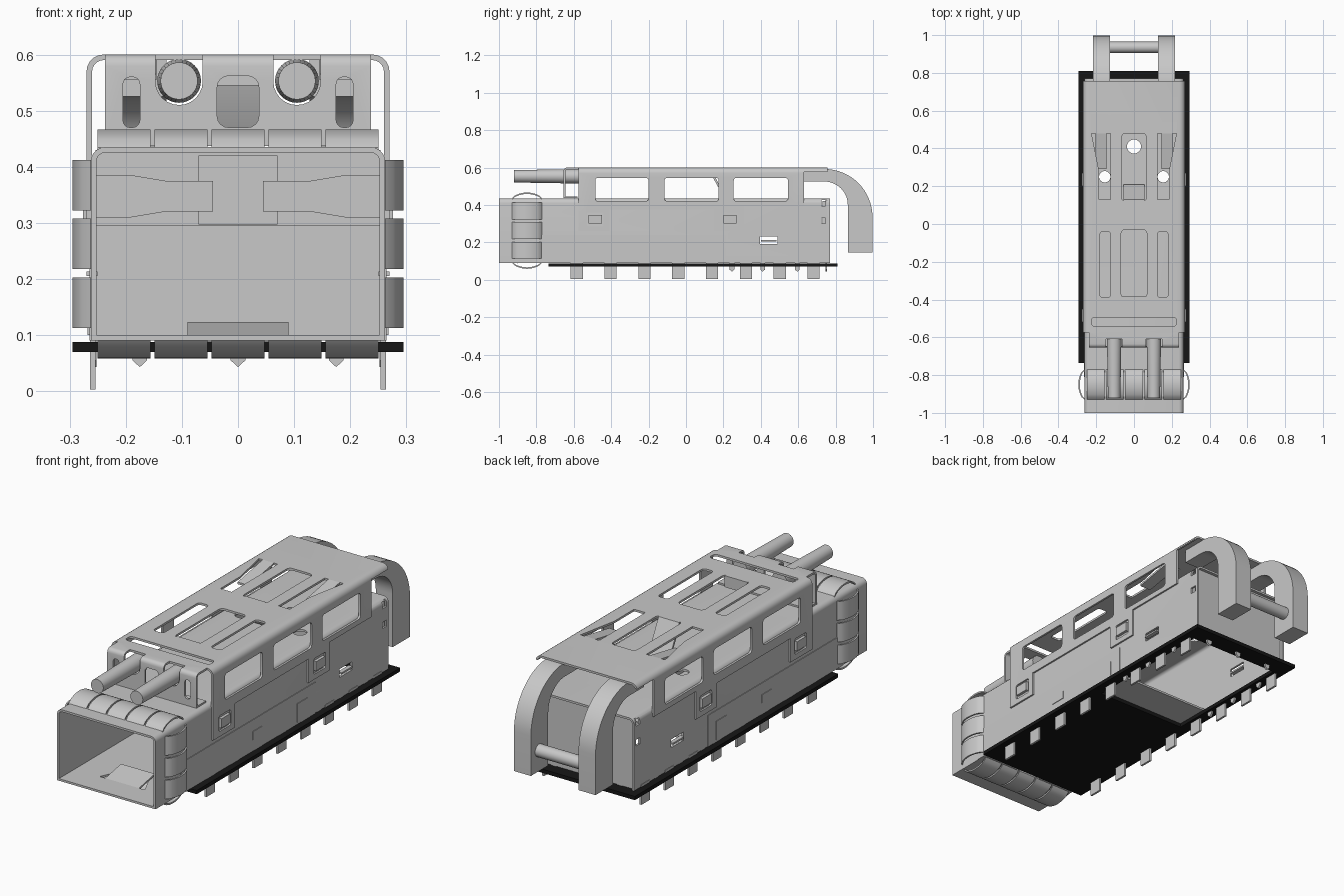
import bpy, bmesh
from math import sin, cos, pi
from mathutils import Matrix, Vector

if "Cube" in bpy.data.objects:
    bpy.data.objects.remove(bpy.data.objects["Cube"], do_unlink=True)


def material(name, rgb, metal=0.0):
    m = bpy.data.materials.new(name)
    m.use_nodes = True
    m.diffuse_color = (*rgb, 1)
    m.node_tree.nodes["Principled BSDF"].inputs["Base Color"].default_value = (*rgb, 1)
    return m


GREY = material("light grey", (0.58, 0.58, 0.58))
BLACK = material("board black", (0.008, 0.008, 0.008))


def arc(cu, cv, r, a0, a1, n=8):
    steps = [a0 + (a1 - a0) * i / n for i in range(n + 1)]
    return [(cu + r * cos(a * pi / 180), cv + r * sin(a * pi / 180)) for a in steps]


def rrect(u0, u1, v0, v1, r=0.0):
    if r == 0:
        return [(u0, v0), (u1, v0), (u1, v1), (u0, v1)]
    corners = [(u1 - r, v1 - r), (u0 + r, v1 - r), (u0 + r, v0 + r), (u1 - r, v0 + r)]
    return [p for i, c in enumerate(corners) for p in arc(*c, r, 90 * i, 90 * i + 90, 4)]


def prism(axis, pts, a, b):
    return (axis, pts, a, b)


def box(x0, x1, y0, y1, z0, z1):
    return prism("z", rrect(x0, x1, y0, y1), z0, z1)


def both(x0, x1, y0, y1, z0, z1):
    return [box(x0, x1, y0, y1, z0, z1), box(-x1, -x0, y0, y1, z0, z1)]


def make(name, prisms, mat=GREY, matrix=None):
    """Build one object from a list of extruded outlines."""
    place = {"x": lambda u, v, d: (d, u, v), "y": lambda u, v, d: (u, d, v),
             "z": lambda u, v, d: (u, v, d)}
    bm = bmesh.new()
    for axis, pts, a, b in prisms:
        low, high = [[bm.verts.new(place[axis](u, v, d)) for u, v in pts] for d in (a, b)]
        bm.faces.new(low)
        bm.faces.new(high)
        n = len(pts)
        for i in range(n):
            j = (i + 1) % n
            bm.faces.new((low[i], low[j], high[j], high[i]))
    bmesh.ops.recalc_face_normals(bm, faces=bm.faces)
    if matrix:
        bm.transform(matrix)
    me = bpy.data.meshes.new(name)
    bm.to_mesh(me)
    bm.free()
    me.materials.append(mat)
    ob = bpy.data.objects.new(name, me)
    bpy.context.collection.objects.link(ob)
    return ob


def cut(ob, prisms):
    cutter = make("cutter", prisms)
    cutter.hide_render = True
    mod = ob.modifiers.new("cut", "BOOLEAN")
    mod.operation, mod.solver, mod.object = "DIFFERENCE", "EXACT", cutter
    mod.use_self = True
    bpy.context.view_layer.update()
    dg = bpy.context.evaluated_depsgraph_get()
    me = bpy.data.meshes.new_from_object(ob.evaluated_get(dg))
    ob.modifiers.clear()
    ob.data = me
    bpy.data.objects.remove(cutter, do_unlink=True)


def channel(half, z0, z1, r, t):
    """Outline of a bent sheet, open at the bottom."""
    def bend(h, top, rad):
        return ([(h, z0)] + arc(h - rad, top - rad, rad, 0, 90, 5)
                + arc(rad - h, top - rad, rad, 90, 180, 5) + [(-h, z0)])
    return bend(half, z1, r) + bend(half - t, z1 - t, r - t)[::-1]


# Cage: bent sheet with holes in its roof and sides
cage = make("cage_shell", [prism("y", channel(0.262, 0.09, 0.435, 0.025, 0.01), -1, 0.77)])
cut(cage, [prism("z", arc(0, 0.41, 0.037, 0, 345, 23), 0.4, 0.46)]
    + [prism("z", arc(s * 0.155, 0.25, 0.03, 0, 345, 23), 0.4, 0.46) for s in (-1, 1)]
    + [prism("x", rrect(0.395, 0.49, 0.19, 0.23), -0.4, 0.4),
       prism("x", rrect(0.725, 0.755, 0.3, 0.33), -0.4, 0.4),
       prism("x", rrect(0.725, 0.755, 0.395, 0.425), -0.4, 0.4)])
floor = make("cage_floor", [box(-0.255, 0.255, -1, 0.21, 0.09, 0.1)])
cut(floor, [prism("z", [(-0.12, -0.88), (0.12, -0.88), (0.06, -0.75), (-0.06, -0.75)], 0.05, 0.15)])
make("latch_tongue", [prism("x", [(-0.9, 0.096), (-0.76, 0.123), (-0.76, 0.115), (-0.9, 0.088)],
                            -0.09, 0.09)])
make("back_wall", [box(-0.254, 0.254, 0.745, 0.755, 0.09, 0.43),
                   box(-0.254, 0.254, 0.735, 0.745, 0.1, 0.295),
                   box(-0.07, 0.07, 0.73, 0.745, 0.297, 0.42)])

# Springs reaching inwards from the sides
for s, side in ((1, "left"), (-1, "right")):
    outline = [(0.045, 0.32), (0.13, 0.32), (0.19, 0.31), (0.254, 0.31),
               (0.254, 0.385), (0.19, 0.385), (0.13, 0.375), (0.045, 0.375)]
    make(side + "_inner_spring", [prism("y", [(s * u, v) for u, v in outline], 0.69, 0.7)])

# Lower side laps and small locking tabs
make("side_laps", both(0.26, 0.265, -0.81, 0.21, 0.09, 0.24))
make("side_tabs", both(0.26, 0.268, -0.27, -0.195, 0.145, 0.185)
     + both(0.26, 0.268, 0.07, 0.15, 0.1, 0.19) + both(0.25, 0.27, 0.4, 0.485, 0.205, 0.213))

# Bowed contact fingers around the mouth
def fingers(name, angle, base, spans):
    bow = [(-0.93 + 0.16 * i / 12, base + 0.032 * sin(pi * i / 12) ** 0.6) for i in range(13)]
    under = [(y, w - 0.008) for y, w in reversed(bow)]
    ob = make(name, [prism("x", bow + under, a, b) for a, b in spans],
              matrix=Matrix.Translation((0, 0, 0.2625)) @ Matrix.Rotation(angle, 4, "Y"))
    return ob


five = [(-0.25 + 0.1015 * i, -0.156 + 0.1015 * i) for i in range(5)]
three = [(-0.15 + 0.105 * i, -0.06 + 0.105 * i) for i in range(3)]
fingers("top_fingers", 0, 0.172, five)
fingers("bottom_fingers", pi, 0.172, five)
fingers("left_fingers", pi / 2, 0.263, three)
fingers("right_fingers", -pi / 2, 0.263, three)

# Cover: bent sheet with side windows, roof windows and hanging tabs
cover = make("cover", [prism("y", channel(0.27, 0.26, 0.6, 0.03, 0.01), -0.575, 0.757)])
notches = [(-0.41, 0.15, 0.375), (0.31, 0.63, 0.395)]
windows = [(-0.485, -0.2), (-0.115, 0.175), (0.255, 0.545)]
cuts = [box(-0.4, 0.4, y0, y1, 0.2, z) for y0, y1, z in notches]
cuts += [box(-0.4, 0.4, 0.63, 0.9, 0.2, 0.575)]
cuts += [prism("x", rrect(y0, y1, 0.42, 0.545, 0.015), -0.4, 0.4) for y0, y1 in windows]
cuts += [prism("x", rrect(y, y + 0.09, 0.285, 0.36, 0.01), -0.4, 0.4) for y in (-0.53, 0.19)]
cut(cover, cuts)
roof = [rrect(-0.065, 0.065, 0.12, 0.48, 0.02), rrect(-0.068, 0.068, -0.39, -0.03, 0.02),
        rrect(-0.225, 0.225, -0.54, -0.495, 0.015)]
for s in (-1, 1):
    x0, x1 = sorted((s * 0.125, s * 0.18))
    roof.append(rrect(x0, x1, -0.39, -0.04, 0.015))
    roof.append([(s * u, v) for u, v in ((0.125, 0.13), (0.185, 0.13), (0.185, 0.28),
                                         (0.225, 0.48), (0.125, 0.48))])
cut(cover, [prism("z", pts, 0.58, 0.62) for pts in roof])

# Raised catches that fill the cover tabs
make("side_catches", [p for y in (-0.52, 0.2) for p in both(0.255, 0.276, y, y + 0.07, 0.3, 0.345)])

# Tongues bent down out of the roof windows
make("roof_tongues", [prism("x", [(0.12, 0.6), (0.12, 0.59), (0.2, 0.445), (0.21, 0.445), (0.13, 0.6)],
                            -0.055, 0.055),
                      prism("x", [(-0.39, 0.6), (-0.38, 0.6), (-0.38, 0.545), (-0.39, 0.545)],
                            -0.06, 0.06)])
make("roof_side_tongues", [prism("x", [(0.48, 0.6), (0.48, 0.59), (0.29, 0.555), (0.29, 0.565)],
                                 s * 0.175 - 0.03, s * 0.175 + 0.03) for s in (-1, 1)])

# Folded front of the cover that holds the light pipes
bracket = make("front_bracket", [prism("x", [(-0.57, 0.6)] + arc(-0.635, 0.58, 0.02, 90, 180, 4)
               + [(-0.655, 0.437), (-0.58, 0.437), (-0.58, 0.445), (-0.645, 0.445)]
               + arc(-0.635, 0.58, 0.01, 180, 90, 4) + [(-0.57, 0.59)], -0.237, 0.237)])
holes = [prism("y", rrect(-0.037, 0.037, 0.47, 0.562, 0.02), -0.7, -0.61)]
for s in (-1, 1):
    holes.append(prism("y", rrect(s * 0.19 - 0.015, s * 0.19 + 0.015, 0.47, 0.56, 0.013), -0.7, -0.61))
    holes.append(prism("y", arc(s * 0.105, 0.552, 0.042, 180, 360, 12)
                       + [(s * 0.105 + 0.042, 0.65), (s * 0.105 - 0.042, 0.65)], -0.7, -0.61))
cut(bracket, holes)

# Light pipes: slightly flared rods in front, hooks behind
for s, side in ((1, "left"), (-1, "right")):
    bpy.ops.mesh.primitive_cone_add(vertices=32, radius1=0.039, radius2=0.033, depth=0.36,
                                    location=(s * 0.105, -0.74, 0.553), rotation=(pi / 2, 0, 0))
    rod = bpy.context.object
    rod.name = side + "_light_rod"
    rod.data.materials.append(GREY)
    hook = ([(0.63, 0.592)] + arc(0.74, 0.335, 0.257, 90, 0, 16)
            + [(0.997, 0.145), (0.865, 0.145)] + arc(0.74, 0.4, 0.125, 0, 90, 12) + [(0.63, 0.525)])
    x0, x1 = sorted((s * 0.127, s * 0.217))
    make(side + "_light_hook", [prism("x", hook, x0, x1)])
make("hook_crossbar", [prism("x", arc(0.935, 0.245, 0.03, 0, 345, 23), -0.13, 0.13)])

# Circuit board with an opening under the rear of the cage
board = make("circuit_board", [box(-0.295, 0.295, -0.735, 0.81, 0.07, 0.088)], BLACK)
cut(board, [box(-0.24, 0.24, 0.05, 0.72, 0.03, 0.12)])

# Mounting pins
make("mounting_pins", [p for i in range(8)
                       for p in both(0.254, 0.264, -0.617 + 0.181 * i, -0.552 + 0.181 * i, 0.003, 0.1)])
points = [(-0.013, 0.1), (-0.013, 0.055), (0, 0.043), (0.013, 0.055), (0.013, 0.1)]
make("pointed_pins", [prism("y", [(x + u, v) for u, v in points], 0.745, 0.755)
                      for x in (-0.175, 0, 0.175)]
     + [prism("x", [(y + u, v) for u, v in points], min(x, x + 0.01), x + 0.01)
        for y in (0.245, 0.41, 0.595) for x in (-0.262, 0.252)])

# Soft shading with crisp edges
bpy.ops.object.select_all(action="DESELECT")
for ob in bpy.context.scene.objects:
    if ob.type == "MESH":
        ob.select_set(True)
        bpy.context.view_layer.objects.active = ob
bpy.ops.object.shade_smooth_by_angle(angle=pi / 6)
